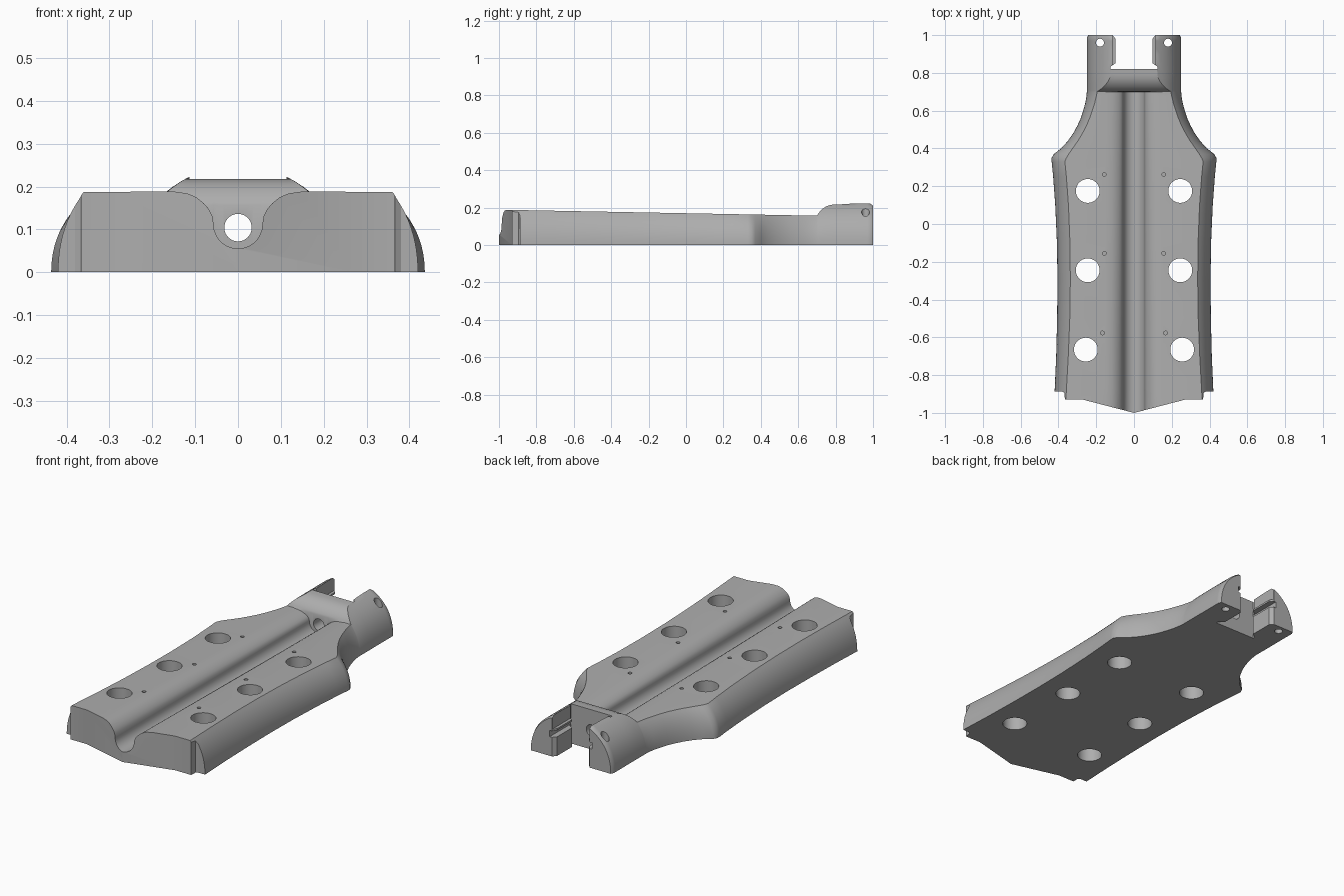
import bpy, bmesh, math

if "Cube" in bpy.data.objects:
    bpy.data.objects.remove(bpy.data.objects["Cube"])

grey = bpy.data.materials.new("plain grey")
grey.diffuse_color = (0.42, 0.42, 0.42, 1)
grey.use_nodes = True
grey.node_tree.nodes["Principled BSDF"].inputs["Base Color"].default_value = grey.diffuse_color


def new_object(name, bm):
    bmesh.ops.recalc_face_normals(bm, faces=bm.faces[:])
    mesh = bpy.data.meshes.new(name)
    bm.to_mesh(mesh)
    bm.free()
    ob = bpy.data.objects.new(name, mesh)
    bpy.context.collection.objects.link(ob)
    mesh.materials.append(grey)
    return ob


def prism(name, outline, z0, z1):
    """Extrude a plan outline from z0 to z1."""
    bm = bmesh.new()
    face = bm.faces.new([bm.verts.new((x, y, z0)) for x, y in outline])
    up = bmesh.ops.extrude_face_region(bm, geom=[face])["geom"]
    bmesh.ops.translate(bm, vec=(0, 0, z1 - z0),
                        verts=[v for v in up if isinstance(v, bmesh.types.BMVert)])
    return new_object(name, bm)


def mirrored(half):
    """Close a right-hand outline with its left-hand copy."""
    return half + [(-x, y) for x, y in reversed(half) if x > 0]


def circle(x, y, r, n=40):
    return [(x + r * math.cos(2 * math.pi * i / n), y + r * math.sin(2 * math.pi * i / n))
            for i in range(n)]


def cut(target, cutter):
    mod = target.modifiers.new("cut", 'BOOLEAN')
    mod.operation, mod.solver, mod.object = 'DIFFERENCE', 'EXACT', cutter
    bpy.context.view_layer.objects.active = target
    bpy.ops.object.modifier_apply(modifier=mod.name)
    bpy.data.objects.remove(cutter)


def section(y, w, t, h, channel):
    """Cross-section: central channel or flat crest, then a bulging side."""
    half = []
    s = min(1, t * 0.8 / 0.15)
    for i in range(8):
        a = math.radians(-90 + 90 * i / 7)
        half.append((0.057 * math.cos(a) if i else 0.0, 0.112 + 0.057 * math.sin(a)))
    for x, u in ((.060, .25), (.068, .46), (.080, .64), (.097, .82), (.118, .94), (.15, 1)):
        half.append((x, 0.112 + u * (h - 0.112)))
    if not channel:
        half = [(x * s, h) for x, z in half]
    if y > 0.6:
        k = 0.25 * math.tan(math.atan2(h, t) / 2)
    else:
        k = 0.59 * h
    for i in range(13):
        f = i / 12
        half.append((t * (1 - f) ** 2 + w * (1 - (1 - f) ** 2), h * (1 - f) ** 2 + 2 * k * f * (1 - f)))
    return [(x, y, z) for x, z in mirrored(half)]


# Main body: y, half width at base, half width at top
stations = [(-1.02, .424, .364), (-.88, .420, .358), (-.7, .412, .348), (-.5, .407, .340),
            (-.3, .405, .337), (-.1, .408, .339), (.1, .417, .347), (.25, .428, .358),
            (.33, .436, .366), (.35, .436, .358), (.37, .425, .346), (.40, .386, .325),
            (.44, .350, .297), (.48, .322, .273), (.52, .300, .252), (.56, .282, .235),
            (.60, .269, .221), (.64, .258, .208), (.68, .251, .199), (.70, .25, .195)]
rings = [section(y, w, t, .170 - .019 * y, True) for y, w, t in stations]
# Raised head: y, height
for y, h in ((.702, .157), (.706, .166), (.715, .179), (.73, .194), (.75, .207), (.77, .214),
             (.79, .217), (.82, .218), (.90, .222), (.97, .224), (.985, .222), (1, .210)):
    w = .25 if y < 1 else .243
    rings.append(section(y, w, math.sqrt(w * w - h * h), h, False))
bm = bmesh.new()
loops = [[bm.verts.new(p) for p in ring] for ring in rings]
for a, b in zip(loops, loops[1:]):
    for i in range(len(a)):
        j = (i + 1) % len(a)
        bm.faces.new((a[i], a[j], b[j], b[i]))
bm.faces.new(loops[0])
bm.faces.new(loops[-1])
bmesh.ops.remove_doubles(bm, verts=bm.verts[:], dist=0.0002)
body = new_object("grooved_body", bm)

# Pointed front end with stepped corners
front = [(0, -1), (.27, -.93), (.366, -.93), (.368, -.895), (.38, -.887), (.6, -.885), (.6, -1.2)]
cut(body, prism("front_cutter", mirrored(front), -.1, .4))

# Rear slot between the two prongs, with corner reliefs
slot = [(.125, .82), (.125, .832), (.097, .852), (.097, .98), (.115, 1.001), (.115, 1.1)]
cut(body, prism("slot_cutter", mirrored(slot), -.1, .4))
# Wider upper slot and rail grooves inside the prongs
cut(body, prism("upper_slot_cutter", mirrored([(.113, .821), (.113, 1.1)]), .15, .4))
cut(body, prism("rail_cutter", mirrored([(.128, .8205), (.128, 1.1)]), .105, .14))

# Through holes, small blind holes and prong holes
for side in (-1, 1):
    for x, y in ((.245, .175), (.245, -.245), (.255, -.665)):
        cut(body, prism("hole_cutter", circle(side * x, y, .063, 48), -.1, .4))
    for x, y in ((.157, .262), (.157, -.155), (.167, -.577)):
        cut(body, prism("pin_cutter", circle(side * x, y, .010, 16), .08, .4))
    cut(body, prism("prong_hole_cutter", circle(side * .18, .96, .021, 24), -.1, .4))

# Bore along the channel through the head wall
bore = prism("bore_cutter", circle(0, 0, .032, 40), -.15, .15)
bore.rotation_euler = (math.pi / 2, 0, 0)
bore.location = (0, .78, .104)
bpy.context.view_layer.update()
cut(body, bore)

bpy.ops.object.select_all(action='DESELECT')
body.select_set(True)
bpy.context.view_layer.objects.active = body
bpy.ops.object.shade_smooth_by_angle(angle=math.radians(30))
